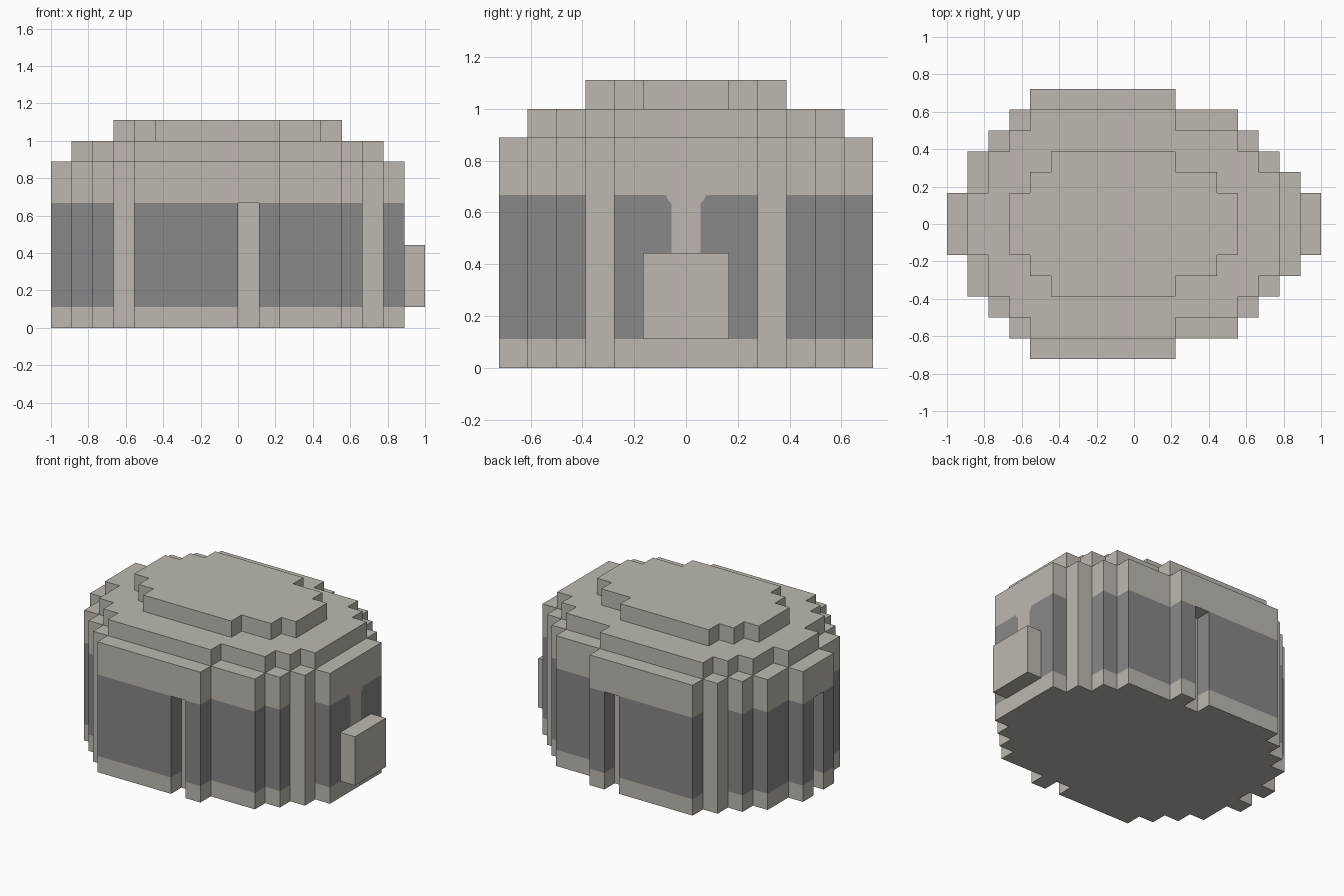
import bpy, bmesh

if "Cube" in bpy.data.objects:
    bpy.data.objects.remove(bpy.data.objects["Cube"])

U = 1 / 9  # block size


def material(name, rgb):
    m = bpy.data.materials.new(name)
    m.diffuse_color = (*rgb, 1)
    m.use_nodes = True
    m.node_tree.nodes["Principled BSDF"].inputs["Base Color"].default_value = (*rgb, 1)
    return m


stone = material("pale stone", (0.515, 0.479, 0.434))
grey = material("grey panel", (0.246, 0.246, 0.246))


def footprint(spans):
    """Cells (x, row) from x spans listed from the middle row outwards, mirrored in y."""
    return {(x, s * r) for r, (a, b) in enumerate(spans)
            for x in range(a, b) for s in (1, -1)}


def layer(name, cells, z0, z1, below=(), above=(), rule=lambda cell: 0):
    """Extrude cells between two heights, leaving out faces covered by neighbours."""
    bm = bmesh.new()

    def quad(points, mat):
        f = bm.faces.new([bm.verts.new([c * U for c in p]) for p in points])
        f.material_index = mat

    for x, r in sorted(cells):
        corners = [(x, r - .5), (x + 1, r - .5), (x + 1, r + .5), (x, r + .5)]
        for i, (dx, dr) in enumerate([(0, -1), (1, 0), (0, 1), (-1, 0)]):
            if (x + dx, r + dr) not in cells:
                a, b = corners[i], corners[(i + 1) % 4]
                quad([(*a, z0), (*b, z0), (*b, z1), (*a, z1)], rule((x, r)))
        if (x, r) not in above:
            quad([(*c, z1) for c in corners], 0)
        if (x, r) not in below:
            quad([(*c, z0) for c in reversed(corners)], 0)
    bmesh.ops.remove_doubles(bm, verts=bm.verts, dist=0.0001)
    bmesh.ops.dissolve_limit(bm, angle_limit=0.01, verts=bm.verts, edges=bm.edges,
                             delimit={'MATERIAL'})
    mesh = bpy.data.meshes.new(name)
    bm.to_mesh(mesh)
    bm.free()
    mesh.materials.append(stone)
    mesh.materials.append(grey)
    ob = bpy.data.objects.new(name, mesh)
    bpy.context.collection.objects.link(ob)
    return ob


# Stepped footprints of each storey
full = footprint([(-9, 8), (-9, 8), (-8, 8), (-8, 7), (-7, 6), (-6, 5), (-5, 2)])
step = footprint([(-8, 7), (-8, 7), (-7, 7), (-7, 6), (-6, 5), (-5, 2)])
cap = footprint([(-6, 5), (-6, 5), (-5, 4), (-4, 2)])

# Upright grooves in the front, back and left walls
walls = full - {(0, 6), (0, -6), (-9, 0)}
# Pale pillars, groove backs and the strip above the block on the right
pale = {(s, r * k) for s, r in [(6, 3), (-6, 5), (0, 5)] for k in (1, -1)}
pale |= {(-8, 0), (7, 0)}

layer("base_course", walls, 0, 1, above=walls)
layer("panelled_wall", walls, 1, 6, below=walls, above=full,
      rule=lambda cell: 0 if cell in pale else 1)
layer("upper_wall", full, 6, 8, below=walls, above=step)
layer("roof_step", step, 8, 9, below=full, above=cap)
layer("roof_cap", cap, 9, 10, below=step)

# Projecting block on the right wall
layer("side_block", {(8, r) for r in (-1, 0, 1)}, 1, 4)

# Small pale flares at the top of the right-hand strip
for side, name in [(1, "strip_flare_back"), (-1, "strip_flare_front")]:
    bm = bmesh.new()
    x = 8 * U + 0.002
    pts = [(x, .5 * U * side, 6 * U), (x, .5 * U * side, 5.7 * U),
           (x, .6 * U * side, 5.8 * U), (x, .7 * U * side, 6 * U)]
    face = bm.faces.new([bm.verts.new(p) for p in pts])
    face.normal_update()
    if face.normal.x < 0:
        face.normal_flip()
    mesh = bpy.data.meshes.new(name)
    bm.to_mesh(mesh)
    bm.free()
    mesh.materials.append(stone)
    bpy.context.collection.objects.link(bpy.data.objects.new(name, mesh))
